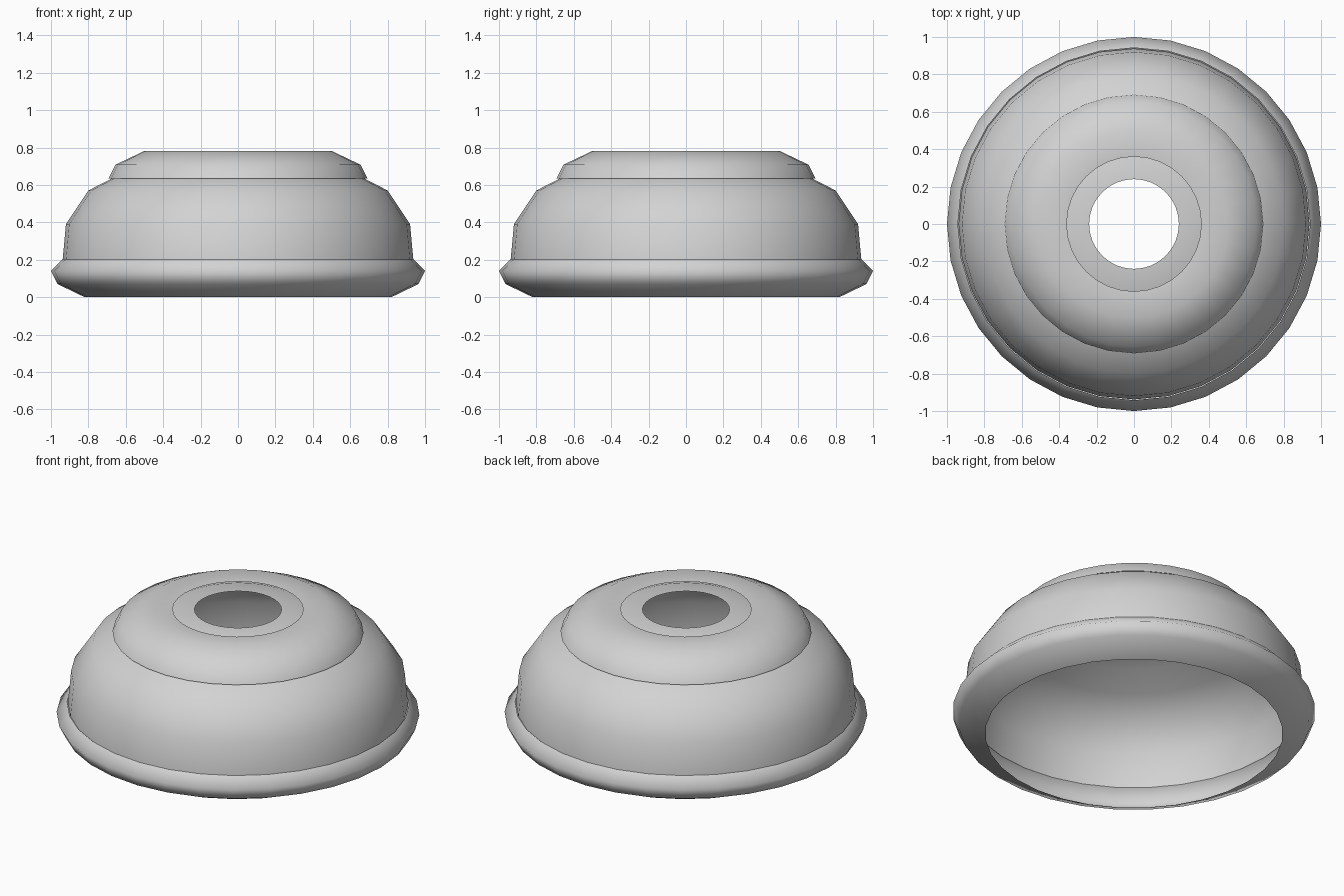
import bpy, bmesh
from math import cos, sin, tau

SIDES = 32

old = bpy.data.objects.get("Cube")
if old:
    bpy.data.objects.remove(old, do_unlink=True)

grey = bpy.data.materials.new("light_grey")
grey.use_nodes = True
colour = (0.65, 0.65, 0.65, 1)
grey.diffuse_color = colour
grey.node_tree.nodes["Principled BSDF"].inputs["Base Color"].default_value = colour


def lathe(name, profile):
    """Turn a (radius, height) profile, listed so its faces point outwards."""
    bm = bmesh.new()
    rings = [[bm.verts.new((r * cos(tau * i / SIDES), r * sin(tau * i / SIDES), z))
              for i in range(SIDES)] for r, z in profile]
    for low, high in zip(rings, rings[1:]):
        for i in range(SIDES):
            j = (i + 1) % SIDES
            face = bm.faces.new((low[i], low[j], high[j], high[i]))
            face.smooth = True
    mesh = bpy.data.meshes.new(name)
    bm.to_mesh(mesh)
    bm.free()
    mesh.materials.append(grey)
    obj = bpy.data.objects.new(name, mesh)
    bpy.context.collection.objects.link(obj)
    return obj


# Rounded flange around the open bottom
lathe("base_rim", [(0.82, 0), (0.965, 0.07), (1.0, 0.14), (0.942, 0.2)])

# Thin open bowl that runs under the cap up to the centre hole
lathe("dome", [(0.938, 0.195), (0.92, 0.39), (0.8, 0.57), (0.67, 0.637),
               (0.52, 0.705), (0.37, 0.762), (0.24, 0.771)])

# Stepped collar resting on the dome
lathe("cap", [(0.692, 0.635), (0.655, 0.708), (0.5, 0.782), (0.36, 0.773)])
